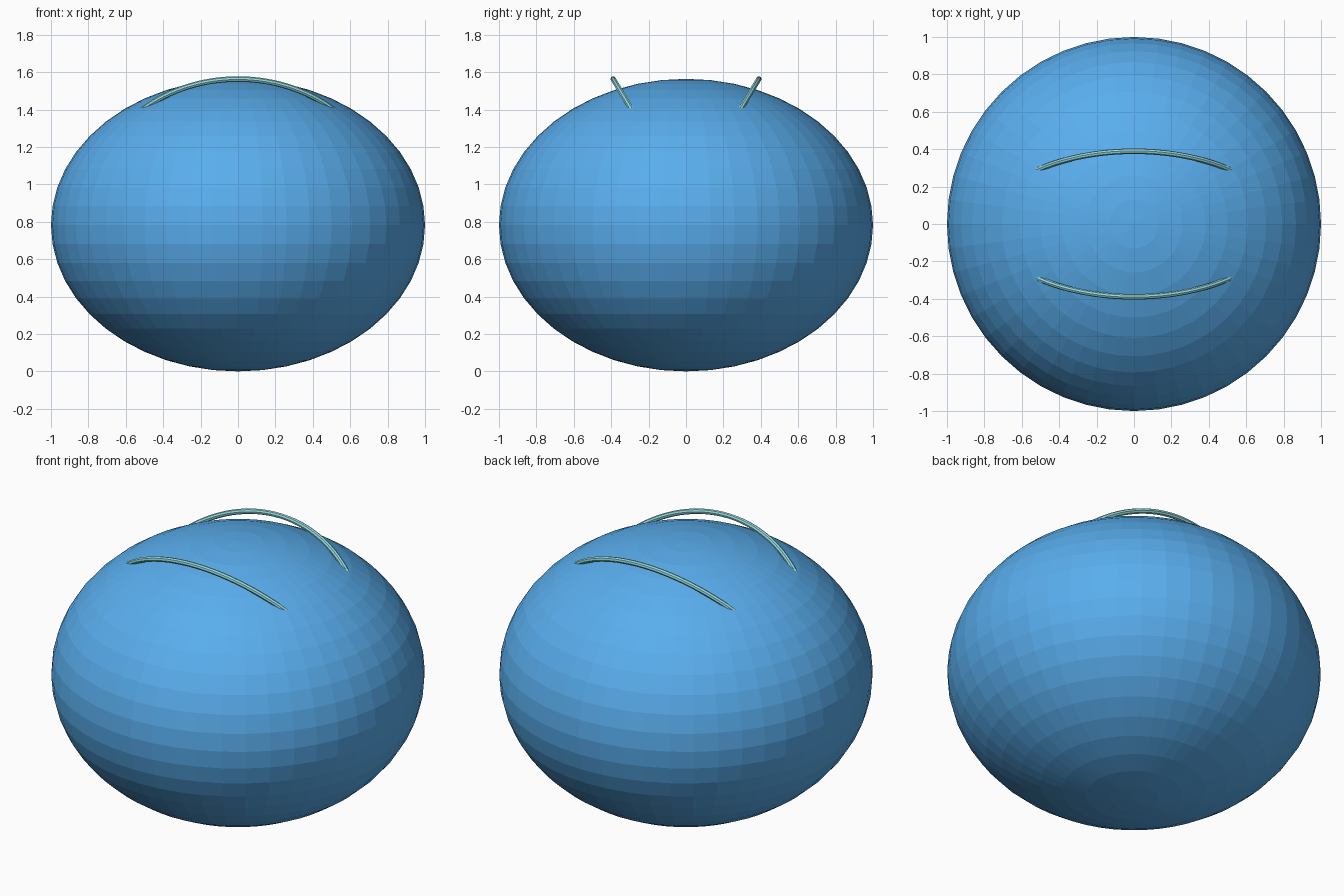
import bpy, bmesh, math
from mathutils import Vector, Matrix

if "Cube" in bpy.data.objects:
    bpy.data.objects.remove(bpy.data.objects["Cube"])


def material(name, color):
    m = bpy.data.materials.new(name)
    m.diffuse_color = color
    m.use_nodes = True
    m.node_tree.nodes["Principled BSDF"].inputs["Base Color"].default_value = m.diffuse_color
    return m


def finish(name, bm, mat):
    bmesh.ops.recalc_face_normals(bm, faces=bm.faces)
    me = bpy.data.meshes.new(name)
    bm.to_mesh(me)
    bm.free()
    me.materials.append(mat)
    ob = bpy.data.objects.new(name, me)
    bpy.context.collection.objects.link(ob)
    return ob


blue = material("body_blue", (0.10, 0.42, 0.85, 1))
teal = material("handle_teal", (0.30, 0.72, 0.75, 1))

# Squashed round body, flat faceted
bm = bmesh.new()
bmesh.ops.create_uvsphere(bm, u_segments=48, v_segments=24, radius=1)
bmesh.ops.transform(bm, matrix=Matrix.Translation((0, 0, 0.782)) @ Matrix.Diagonal((1, 1, 0.782, 1)), verts=bm.verts)
finish("body", bm, blue)


# Thin arched handle leaning outwards, its ends sinking into the body
def handle(name, side, radius=0.78, tube=0.015, half_angle=math.radians(44), steps=32, sides=8):
    lean = Vector((0, side * 0.515, 0.857))
    top = Vector((0, side * 0.389, 1.563))
    centre = top - lean * radius
    across = Vector((1, 0, 0)).cross(lean)
    bm = bmesh.new()
    rings = []
    for i in range(steps + 1):
        a = half_angle * (2 * i / steps - 1)
        out = Vector((math.sin(a), 0, 0)) + lean * math.cos(a)
        ring = []
        for j in range(sides):
            t = math.tau * (j + 0.5) / sides
            ring.append(bm.verts.new(centre + out * (radius + tube * math.cos(t)) + across * tube * math.sin(t)))
        rings.append(ring)
    for r, s in zip(rings, rings[1:]):
        for j in range(sides):
            k = (j + 1) % sides
            bm.faces.new((r[j], r[k], s[k], s[j]))
    bm.faces.new(rings[0])
    bm.faces.new(rings[-1])
    finish(name, bm, teal)


handle("front_handle", -1)
handle("back_handle", 1)
